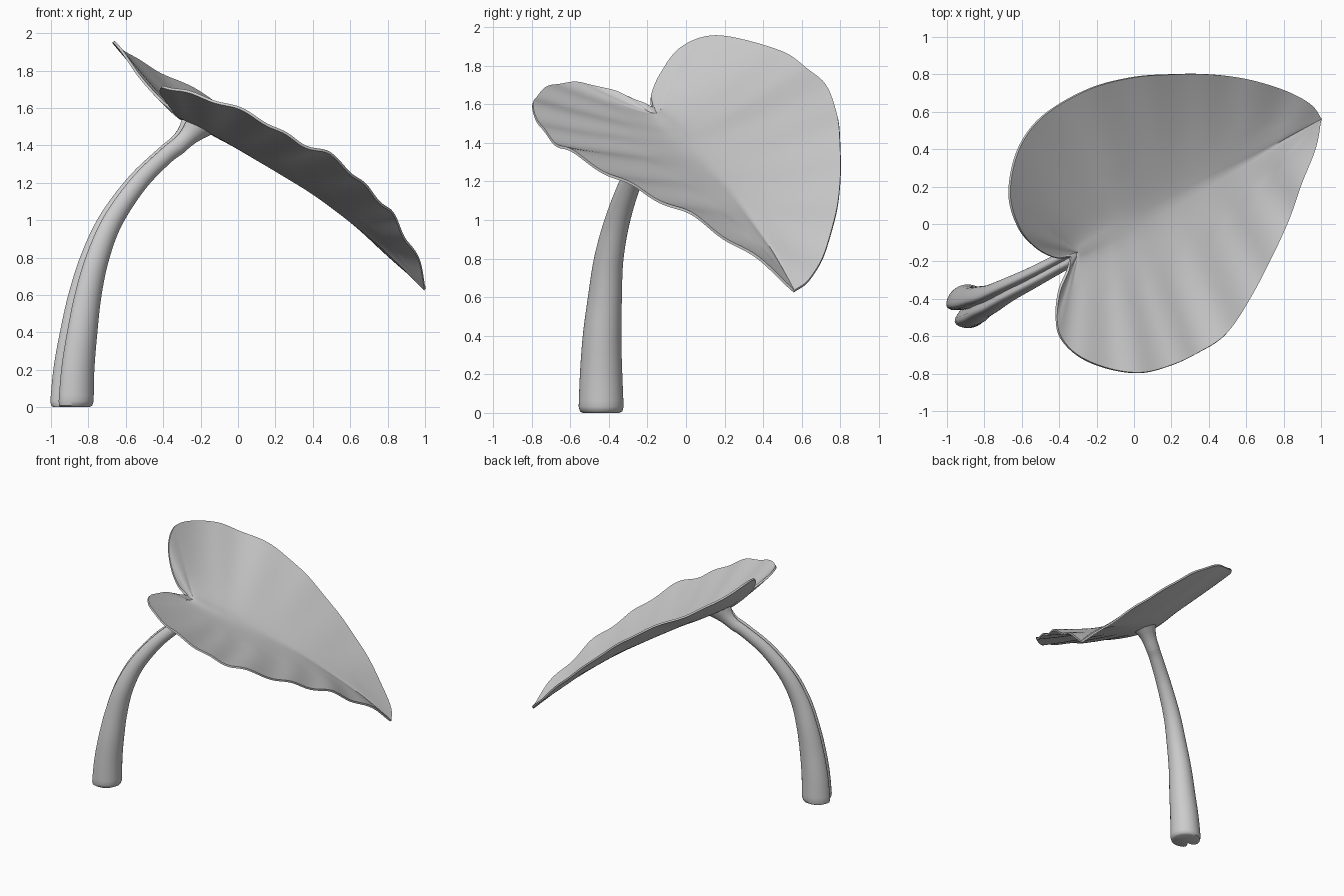
import bpy, bmesh
from math import sin, cos, pi, exp
from mathutils import Vector

if "Cube" in bpy.data.objects:
    bpy.data.objects.remove(bpy.data.objects["Cube"])


def spline(pts, t):
    """Catmull-Rom point on a list of points, t in 0..1."""
    n = len(pts) - 1
    i = min(int(t * n), n - 1)
    f = t * n - i
    p1, p2 = Vector(pts[i]), Vector(pts[i + 1])
    p0 = Vector(pts[i - 1]) if i > 0 else p1 * 2 - p2
    p3 = Vector(pts[i + 2]) if i + 2 <= n else p2 * 2 - p1
    return 0.5 * (2 * p1 + (p2 - p0) * f + (2 * p0 - 5 * p1 + 4 * p2 - p3) * f * f
                  + (3 * p1 - p0 - 3 * p2 + p3) * f ** 3)


def finish(bm, name, angle):
    bmesh.ops.recalc_face_normals(bm, faces=bm.faces)
    me = bpy.data.meshes.new(name)
    bm.to_mesh(me)
    bm.free()
    ob = bpy.data.objects.new(name, me)
    bpy.context.collection.objects.link(ob)
    bpy.ops.object.select_all(action='DESELECT')
    bpy.context.view_layer.objects.active = ob
    ob.select_set(True)
    bpy.ops.object.shade_smooth_by_angle(angle=angle)
    return ob


# Leaf guide curves: midrib, then the rim of each half from notch to tip
midrib = [(-.3, -.15, 1.535), (-.14, -.06, 1.445), (0, .01, 1.375), (.2, .12, 1.26),
          (.4, .23, 1.145), (.6, .335, 1.0), (.8, .45, .835), (1.0, .56, .63)]
back_rim = [(-.34, -.175, 1.58), (-.42, -.18, 1.65), (-.52, -.13, 1.76), (-.61, -.03, 1.89),
            (-.665, .14, 1.955), (-.64, .34, 1.92), (-.56, .5, 1.87), (-.43, .62, 1.79),
            (-.22, .73, 1.69), (0, .785, 1.54), (.2, .8, 1.38), (.4, .8, 1.2),
            (.6, .775, 1.02), (.8, .715, .82), (.94, .64, .69), (1.0, .56, .63)]
front_rim = [(-.34, -.175, 1.58), (-.355, -.25, 1.62), (-.4, -.36, 1.665), (-.415, -.5, 1.7),
             (-.39, -.61, 1.71), (-.29, -.71, 1.69), (-.13, -.775, 1.64), (.04, -.795, 1.58),
             (.2, -.755, 1.49), (.34, -.69, 1.41), (.49, -.59, 1.35), (.62, -.4, 1.24),
             (.72, -.21, 1.14), (.82, 0, 1.04), (.89, .2, .91), (.97, .4, .78), (1.0, .56, .63)]

# Leaf blade: each half is lofted from the midrib to its rim, with vein ripples
ROWS, COLS = 110, 22
bm = bmesh.new()
fold = []
for rim, wave in ((back_rim, .005), (front_rim, .015)):
    grid = []
    for r in range(ROWS + 1):
        t = r / ROWS
        edge = spline(rim, t)
        base = spline(midrib, max(0, (t - .25) / .75) ** 1.25)
        row = []
        for c in range(COLS + 1):
            u = c / COLS
            p = base.lerp(edge, u)
            p.z -= .06 * u * (1 - u) * sin(pi * t)
            p.z += wave * sin(t * 2 * pi * 10) * u * t * min(1, 5 * (1 - t))
            row.append(bm.verts.new(p))
        fold += row[:9]
        grid.append(row)
    for a, b in zip(grid, grid[1:]):
        for c in range(COLS):
            bm.faces.new((a[c], a[c + 1], b[c + 1], b[c]))
bmesh.ops.remove_doubles(bm, verts=bm.verts, dist=0.0005)
bmesh.ops.dissolve_degenerate(bm, dist=0.0003, edges=bm.edges)
# Soften the fold along the midrib
fold = [v for v in fold if v.is_valid and not v.is_boundary]
for _ in range(20):
    bmesh.ops.smooth_vert(bm, verts=fold, factor=.5,
                          use_axis_x=False, use_axis_y=False, use_axis_z=True)
leaf = finish(bm, "leaf_blade", .8)
bpy.context.view_layer.update()

# Stalk: grooved section swept along a bent path (x, y, z, radius)
path = [(-.89, -.44, 0, .118), (-.878, -.44, .2, .11), (-.852, -.435, .4, .1),
        (-.818, -.42, .6, .088), (-.765, -.4, .8, .076), (-.68, -.355, 1.0, .065),
        (-.54, -.285, 1.2, .056), (-.4, -.21, 1.34, .051), (-.325, -.17, 1.4, .053)]
side = Vector((-.46, .89, 0)).normalized()
up = Vector((0, 0, 1))
SEG = 48


def ring(bm, centre, tangent, radius, groove=.62):
    out = tangent.normalized().cross(side).normalized()
    verts = []
    for k in range(SEG):
        a = -pi + 2 * pi * k / SEG
        rr = radius * (1 - groove * exp(-(a / .26) ** 2))
        verts.append(bm.verts.new(centre + out * rr * cos(a) + side * rr * sin(a)))
    return verts


bm = bmesh.new()
foot = Vector(path[0][:3])
rings = [ring(bm, foot, up, .095), ring(bm, foot + up * .008, up, .11)]
STEPS = 50
for i in range(1, STEPS + 1):
    t = i / STEPS
    p = spline(path, t)
    tan = (spline(path, min(1, t + .01)) - spline(path, t - .01)).to_3d().normalized()
    rings.append(ring(bm, p.to_3d(), tan.lerp(up, max(0, 1 - t * 8)), p.w))
# Flare: the last section spreads out onto the underside of the leaf
start = [v.co.copy() for v in rings[-1]]
spread = ring(bm, Vector((-.235, -.12, 1.47)), Vector((.4, .2, .9)), .095, .3)
for v in spread:
    v.co = leaf.closest_point_on_mesh(v.co)[1]
for f in (.25, .5, .75):
    new = []
    for s, e in zip(start, spread):
        p = s.lerp(e.co, f)
        pull = (Vector((-.28, -.145, 1.445)) - p) * .6 * f * (1 - f)
        new.append(bm.verts.new(p + pull))
    rings.append(new)
rings.append(spread)
for a, b in zip(rings, rings[1:]):
    for k in range(SEG):
        bm.faces.new((a[k], a[(k + 1) % SEG], b[(k + 1) % SEG], b[k]))
bm.faces.new(rings[0][::-1])
finish(bm, "leaf_stalk", .8)

# Leaf thickness, with crisp rim edges
solid = leaf.modifiers.new("thickness", 'SOLIDIFY')
solid.thickness = .014
solid.offset = 0
bpy.ops.object.select_all(action='DESELECT')
leaf.select_set(True)
bpy.context.view_layer.objects.active = leaf
bpy.ops.object.modifier_apply(modifier=solid.name)
bpy.ops.object.shade_smooth_by_angle(angle=.8)
